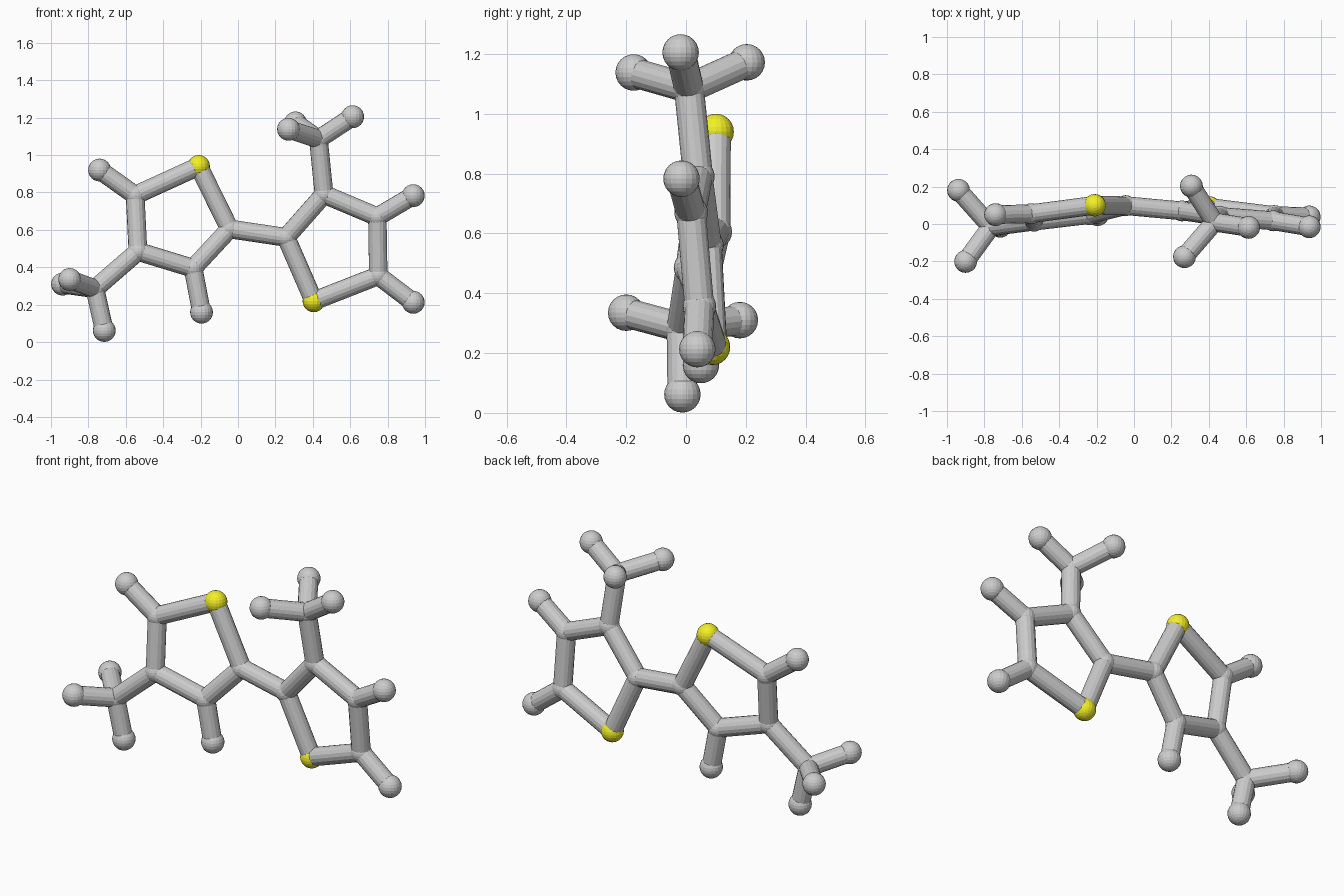
import bpy
from mathutils import Vector

if "Cube" in bpy.data.objects:
    bpy.data.objects.remove(bpy.data.objects["Cube"])

yellow = bpy.data.materials.new("yellow")
yellow.diffuse_color = (0.9, 0.87, 0.02, 1)
yellow.use_nodes = True
yellow.node_tree.nodes["Principled BSDF"].inputs["Base Color"].default_value = yellow.diffuse_color


def ball(name, pos, radius, mat=None):
    bpy.ops.mesh.primitive_uv_sphere_add(segments=20, ring_count=12, radius=radius, location=pos)
    ob = bpy.context.object
    ob.name = name
    if mat:
        ob.data.materials.append(mat)


def stick(name, a, b, radius=0.05):
    a, b = Vector(a), Vector(b)
    d = b - a
    bpy.ops.mesh.primitive_cylinder_add(vertices=16, radius=radius, depth=d.length, location=(a + b) / 2)
    ob = bpy.context.object
    ob.name = name
    ob.rotation_mode = 'QUATERNION'
    ob.rotation_quaternion = d.to_track_quat('Z', 'Y')


# Each half: a five-sided ring (first corner yellow), its single tips and a three-pronged branch
halves = {
    "left": dict(
        ring=[(-0.21, 0.10, 0.94), (-0.045, 0.098, 0.605), (-0.24, 0.05, 0.395),
              (-0.535, 0.015, 0.485), (-0.55, 0.055, 0.785)],
        tips={2: (-0.195, 0.05, 0.16), 4: (-0.74, 0.05, 0.92)},
        branch=(3, (-0.765, -0.015, 0.285)),
        prongs=[(-0.715, -0.012, 0.062), (-0.938, 0.18, 0.31), (-0.90, -0.20, 0.335)]),
    "right": dict(
        ring=[(0.405, 0.088, 0.22), (0.257, 0.07, 0.56), (0.46, 0.04, 0.79),
              (0.745, 0.017, 0.67), (0.75, 0.045, 0.355)],
        tips={3: (0.937, -0.015, 0.783), 4: (0.937, 0.038, 0.213)},
        branch=(2, (0.43, 0.01, 1.085)),
        prongs=[(0.613, -0.018, 1.205), (0.27, -0.175, 1.138), (0.307, 0.203, 1.172)]),
}

for side, h in halves.items():
    ring = h["ring"]
    # Ring corners and edges
    for i, p in enumerate(ring):
        if i == 0:
            ball(side + "_yellow_ball", p, 0.06, yellow)
        else:
            ball(side + "_ring_joint", p, 0.056)
        stick(side + "_ring_rod", p, ring[(i + 1) % 5])
    # Single tips
    for i, p in h["tips"].items():
        stick(side + "_tip_rod", ring[i], p)
        ball(side + "_tip_ball", p, 0.061)
    # Three-pronged branch
    i, c = h["branch"]
    stick(side + "_branch_rod", ring[i], c)
    ball(side + "_branch_joint", c, 0.056)
    for p in h["prongs"]:
        stick(side + "_prong_rod", c, p)
        ball(side + "_prong_ball", p, 0.061)

# Rod joining the two rings
stick("link_rod", halves["left"]["ring"][1], halves["right"]["ring"][1])
